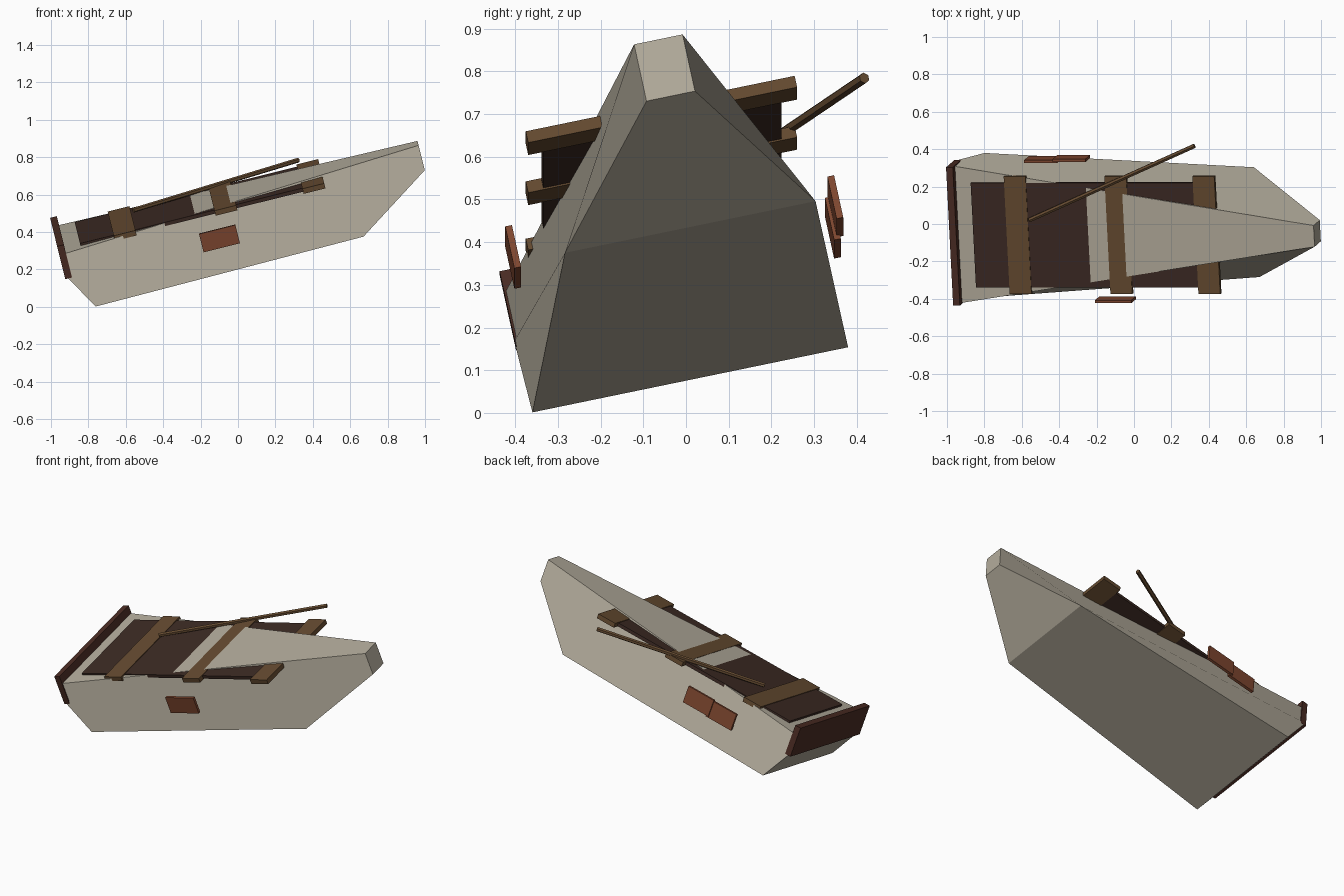
import bpy, bmesh, math
from mathutils import Matrix, Vector

if "Cube" in bpy.data.objects:
    bpy.data.objects.remove(bpy.data.objects["Cube"])

# The boat is built level, then pitched bow-up and rolled to one side
TILT = (Matrix.Translation((-0.78, 0.01, 0.0775))
        @ Matrix.Rotation(math.radians(-14), 4, 'Y')
        @ Matrix.Rotation(math.radians(12), 4, 'X'))


def material(name, rgb):
    m = bpy.data.materials.new(name)
    m.diffuse_color = (*rgb, 1)
    m.use_nodes = True
    m.node_tree.nodes["Principled BSDF"].inputs["Base Color"].default_value = m.diffuse_color
    return m


CANVAS = material("pale_hull", (0.45, 0.41, 0.33))
DARK = material("dark_wood", (0.045, 0.023, 0.017))
WOOD = material("plank_wood", (0.13, 0.07, 0.03))
TRANSOM = material("red_brown", (0.07, 0.025, 0.017))
RUST = material("rust_red", (0.22, 0.065, 0.03))


def finish(name, bm, mat):
    bmesh.ops.recalc_face_normals(bm, faces=bm.faces)
    me = bpy.data.meshes.new(name)
    bm.to_mesh(me)
    bm.free()
    me.materials.append(mat)
    ob = bpy.data.objects.new(name, me)
    ob.matrix_world = TILT
    bpy.context.collection.objects.link(ob)
    return ob


def box(name, lo, hi, mat):
    lo, hi = Vector(lo), Vector(hi)
    bm = bmesh.new()
    bmesh.ops.create_cube(bm, size=1, matrix=Matrix.Translation((lo + hi) / 2)
                          @ Matrix.Diagonal((*(hi - lo), 1)))
    return finish(name, bm, mat)


# Hull: side profile (length, half width, height) mirrored and bridged
profile = [(-0.117, 0.378, 0.32), (-0.117, 0.378, 0.205), (0, 0.378, 0),
           (1.48, 0.30, 0), (1.884, 0.058, 0.22), (1.884, 0.058, 0.36)]
bm = bmesh.new()
left = [bm.verts.new(p) for p in profile]
right = [bm.verts.new((x, -y, z)) for x, y, z in profile]
bm.faces.new(left)
bm.faces.new(right)
for i in range(6):
    j = (i + 1) % 6
    bm.faces.new((left[i], left[j], right[j], right[i]))
finish("hull", bm, CANVAS)

# Deck panel and stern board
box("deck_panel", (0.0, -0.285, 0.315), (1.27, 0.285, 0.335), DARK)
box("stern_board", (-0.122, -0.378, 0.185), (-0.085, 0.378, 0.37), TRANSOM)

# Bench planks
for n, x in enumerate((0.245, 0.80, 1.285)):
    box(f"bench_{n + 1}", (x - 0.06, -0.322, 0.311), (x + 0.06, 0.322, 0.339), WOOD)

# Patches on the hull sides
box("side_patch_front", (0.63, -0.39, 0.147), (0.83, -0.374, 0.25), RUST)
box("side_patch_back_1", (0.44, 0.384, 0.158), (0.62, 0.40, 0.262), RUST)
box("side_patch_back_2", (0.28, 0.376, 0.148), (0.46, 0.392, 0.252), RUST)

# Loose pole lying across the deck
a, b = Vector((0.32, 0.088, 0.362)), Vector((1.242, 0.486, 0.325))
bm = bmesh.new()
bmesh.ops.create_cone(bm, cap_ends=True, segments=6, radius1=0.013, radius2=0.013,
                      depth=(b - a).length,
                      matrix=Matrix.Translation((a + b) / 2)
                      @ (b - a).to_track_quat('Z', 'Y').to_matrix().to_4x4())
finish("pole", bm, WOOD)
